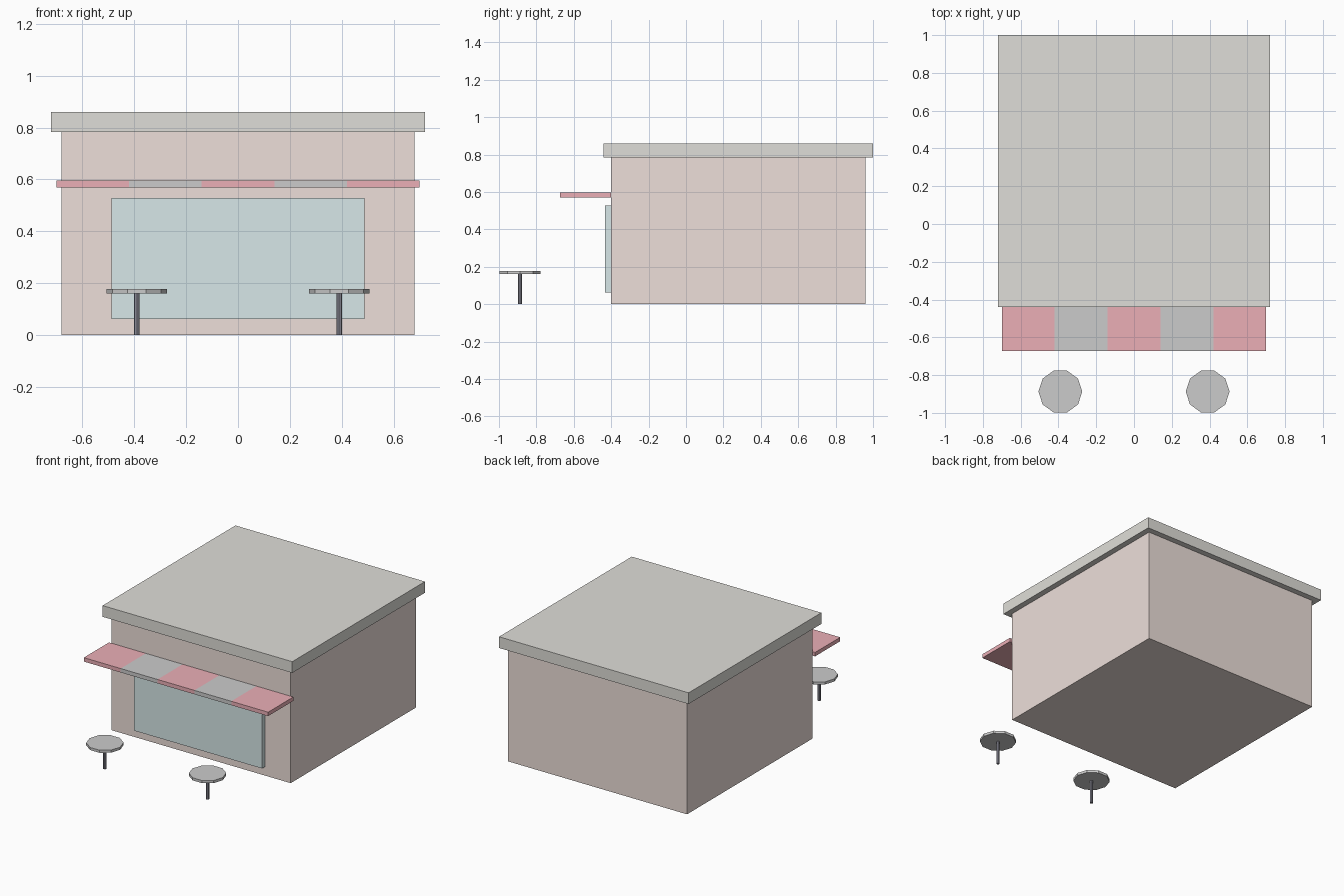
import bpy
import bmesh
from mathutils import Matrix, Vector

if "Cube" in bpy.data.objects:
    bpy.data.objects.remove(bpy.data.objects["Cube"])


def material(name, rgb):
    m = bpy.data.materials.new(name)
    m.diffuse_color = (*rgb, 1)
    m.use_nodes = True
    m.node_tree.nodes["Principled BSDF"].inputs["Base Color"].default_value = m.diffuse_color
    return m


def finish(name, bm, *mats):
    mesh = bpy.data.meshes.new(name)
    bm.to_mesh(mesh)
    bm.free()
    for m in mats:
        mesh.materials.append(m)
    obj = bpy.data.objects.new(name, mesh)
    bpy.context.collection.objects.link(obj)
    return obj


def box_bm(x, y, z):
    bm = bmesh.new()
    size = [b - a for a, b in (x, y, z)]
    centre = [(a + b) / 2 for a, b in (x, y, z)]
    bmesh.ops.create_cube(bm, size=1, matrix=Matrix.Translation(centre) @ Matrix.Diagonal((*size, 1)))
    return bm


def disc(name, x, y, z0, z1, radius, sides, *mats):
    bm = bmesh.new()
    bmesh.ops.create_cone(bm, cap_ends=True, segments=sides, radius1=radius, radius2=radius,
                          depth=z1 - z0, matrix=Matrix.Translation((x, y, (z0 + z1) / 2))
                          @ Matrix.Rotation(-1.5707963, 4, 'Z'))
    return finish(name, bm, *mats)


wall_mat = material("wall_pink", (0.85, 0.74, 0.70))
roof_mat = material("roof_stone", (0.74, 0.73, 0.69))
glass_mat = material("window_blue", (0.68, 0.80, 0.81))
red_mat = material("awning_red", (0.83, 0.43, 0.47))
white_mat = material("awning_grey", (0.69, 0.69, 0.69))
leg_mat = material("leg_dark", (0.25, 0.25, 0.30))

# Shop body, overhanging flat roof and shop window
finish("walls", box_bm((-0.68, 0.68), (-0.40, 0.96), (0, 0.783)), wall_mat)
finish("roof", box_bm((-0.72, 0.72), (-0.44, 1.0), (0.783, 0.86)), roof_mat)
finish("window", box_bm((-0.487, 0.487), (-0.434, -0.40), (0.062, 0.528)), glass_mat)

# Awning: one slab sliced into five alternating stripes
bm = box_bm((-0.70, 0.70), (-0.673, -0.40), (0.57, 0.597))
for cut in (-0.42, -0.14, 0.14, 0.42):
    bmesh.ops.bisect_plane(bm, geom=bm.verts[:] + bm.edges[:] + bm.faces[:],
                           plane_co=Vector((cut, 0, 0)), plane_no=Vector((1, 0, 0)))
for f in bm.faces:
    stripe = min(4, max(0, int((f.calc_center_median().x + 0.70) / 0.28)))
    f.material_index = stripe % 2
finish("awning", bm, red_mat, white_mat)

# Two round tables in front
for side, x in (("left", -0.39), ("right", 0.39)):
    disc(side + "_table_top", x, -0.887, 0.16, 0.178, 0.116, 10)
    disc(side + "_table_leg", x, -0.887, 0, 0.16, 0.011, 8, leg_mat)
